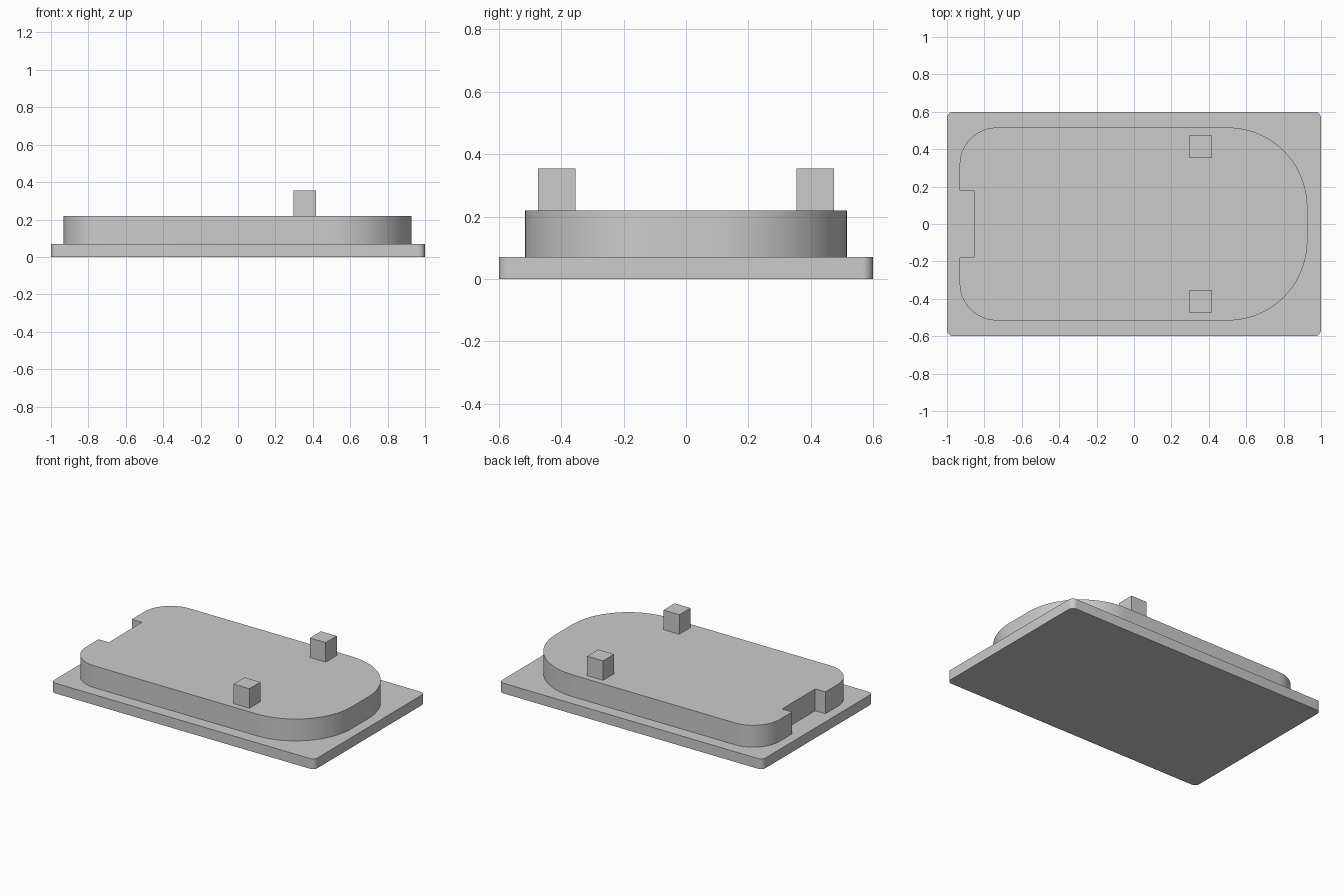
import bpy
import bmesh
from math import cos, sin, pi

cube = bpy.data.objects.get("Cube")
if cube:
    bpy.data.objects.remove(cube, do_unlink=True)

grey = bpy.data.materials.new("plain_grey")
grey.use_nodes = True
COLOUR = (0.6, 0.6, 0.6, 1)
grey.diffuse_color = COLOUR
grey.node_tree.nodes["Principled BSDF"].inputs["Base Color"].default_value = COLOUR


def arc(cx, cy, radius, start, steps):
    """Quarter circle, counter-clockwise from the start angle."""
    angles = [start + pi / 2 * i / steps for i in range(steps + 1)]
    return [(cx + radius * cos(a), cy + radius * sin(a)) for a in angles]


def rounded_outline(x0, x1, half_y, r_left, r_right, steps):
    """Rectangle with separate corner radii at its two ends."""
    points = arc(x1 - r_right, half_y - r_right, r_right, 0, steps)
    points += arc(x0 + r_left, half_y - r_left, r_left, pi / 2, steps)
    points += arc(x0 + r_left, r_left - half_y, r_left, pi, steps)
    points += arc(x1 - r_right, r_right - half_y, r_right, 1.5 * pi, steps)
    return points, 2 * (steps + 1)


def extrude_part(name, outline, z0, z1):
    bm = bmesh.new()
    bottom = bm.faces.new([bm.verts.new((x, y, z0)) for x, y in outline])
    top = bmesh.ops.extrude_face_region(bm, geom=[bottom], use_keep_orig=True)
    moved = [v for v in top["geom"] if isinstance(v, bmesh.types.BMVert)]
    bmesh.ops.translate(bm, verts=moved, vec=(0, 0, z1 - z0))
    bmesh.ops.recalc_face_normals(bm, faces=bm.faces)
    mesh = bpy.data.meshes.new(name)
    bm.to_mesh(mesh)
    bm.free()
    mesh.materials.append(grey)
    part = bpy.data.objects.new(name, mesh)
    bpy.context.collection.objects.link(part)
    bpy.ops.object.select_all(action="DESELECT")
    part.select_set(True)
    bpy.context.view_layer.objects.active = part
    bpy.ops.object.shade_smooth_by_angle(angle=pi / 6)
    return part


# Thin base plate with small rounded corners
plate, _ = rounded_outline(-1, 1, 0.6, 0.035, 0.035, 8)
extrude_part("base_plate", plate, 0, 0.07)

# Raised deck: tight corners at one end, broad at the other, with an end notch
deck, middle = rounded_outline(-0.932, 0.927, 0.516, 0.2, 0.427, 24)
notch = [(-0.932, 0.18), (-0.855, 0.18), (-0.855, -0.18), (-0.932, -0.18)]
extrude_part("raised_deck", deck[:middle] + notch + deck[middle:], 0.07, 0.22)

# Pair of square pegs
for name, side in (("left_end_back_peg", 1), ("left_end_front_peg", -1)):
    cx, cy, h = 0.358, 0.414 * side, 0.06
    square = [(cx - h, cy - h), (cx + h, cy - h), (cx + h, cy + h), (cx - h, cy + h)]
    extrude_part(name, square, 0.22, 0.354)
